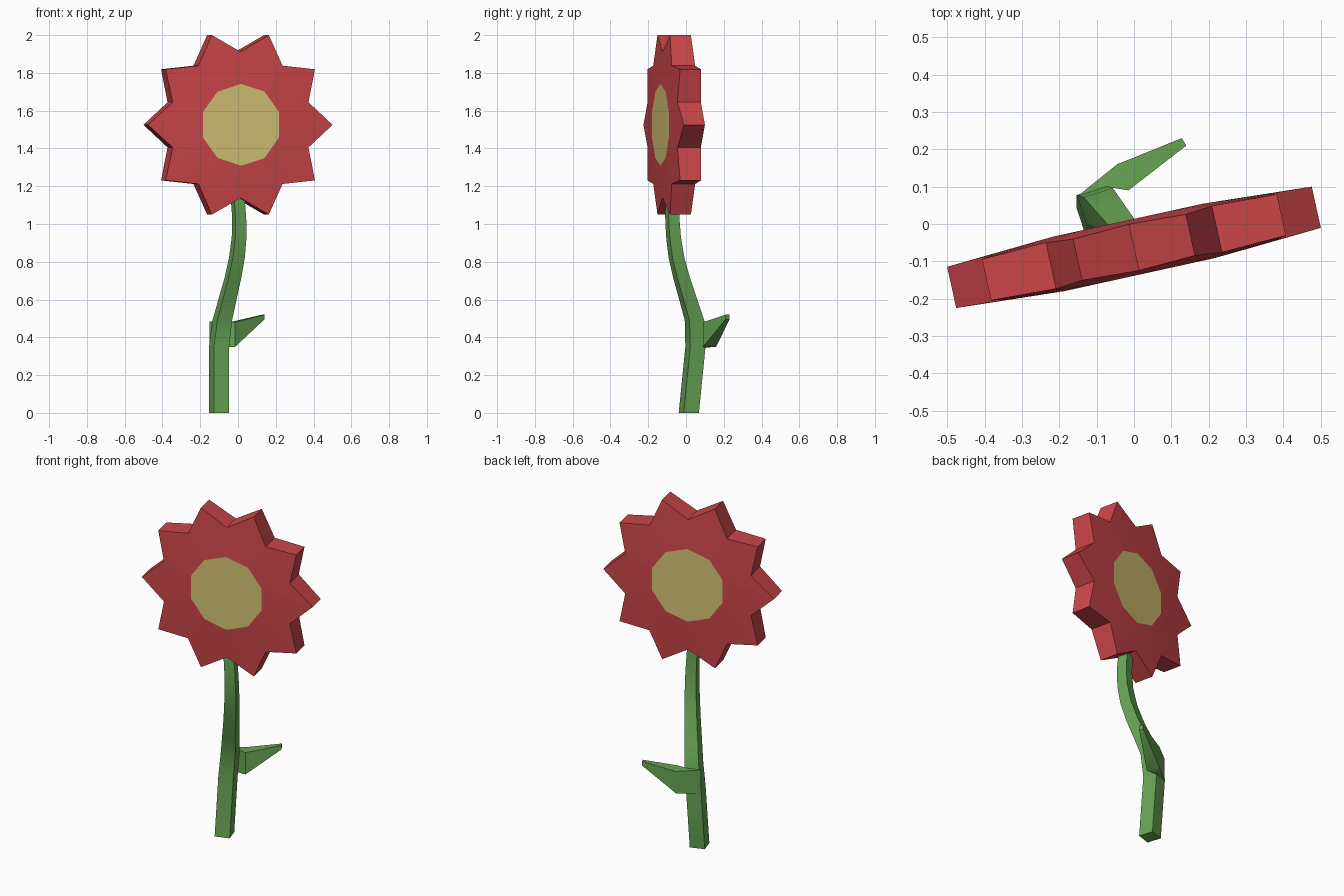
import bpy, bmesh, math
from mathutils import Vector

if "Cube" in bpy.data.objects:
    bpy.data.objects.remove(bpy.data.objects["Cube"])


def material(name, rgb):
    m = bpy.data.materials.new(name)
    m.diffuse_color = (*rgb, 1)
    m.use_nodes = True
    m.node_tree.nodes["Principled BSDF"].inputs["Base Color"].default_value = m.diffuse_color
    return m


RED = material("petal red", (0.60, 0.061, 0.068))
YELLOW = material("centre yellow", (0.665, 0.533, 0.178))
GREEN = material("stem green", (0.138, 0.376, 0.089))


def finish(bm, name, mats, smooth=None):
    bmesh.ops.recalc_face_normals(bm, faces=bm.faces[:])
    me = bpy.data.meshes.new(name)
    bm.to_mesh(me)
    bm.free()
    for m in mats:
        me.materials.append(m)
    ob = bpy.data.objects.new(name, me)
    bpy.context.collection.objects.link(ob)
    if smooth:
        bpy.ops.object.select_all(action='DESELECT')
        ob.select_set(True)
        bpy.context.view_layer.objects.active = ob
        bpy.ops.object.shade_smooth_by_angle(angle=math.radians(smooth))
    return ob


def loft(name, sections, smooth):
    """Skin matching rings of points and cap both ends."""
    bm = bmesh.new()
    rings = [[bm.verts.new(p) for p in s] for s in sections]
    for a, b in zip(rings, rings[1:]):
        for i in range(len(a)):
            j = (i + 1) % len(a)
            bm.faces.new((a[i], a[j], b[j], b[i]))
    bm.faces.new(rings[0])
    bm.faces.new(rings[-1])
    return finish(bm, name, [GREEN], smooth)


# Flower head: ten-pointed star, slightly thicker toward the flat yellow centre
POINTS, HALF, BULGE = 10, 0.0565, 0.018
bm = bmesh.new()
outer, inner = {}, {}
for side in (-1, 1):
    outer[side], inner[side] = [], []
    for i in range(POINTS * 2):
        a = math.pi * i / POINTS
        r, t = (0.5, HALF) if i % 2 == 0 else (0.387, HALF + 0.007)
        outer[side].append(bm.verts.new((r * math.cos(a), side * t, r * math.sin(a))))
        if i % 2:
            inner[side].append(bm.verts.new(
                (0.217 * math.cos(a), side * (HALF + BULGE), 0.217 * math.sin(a))))
    o, n = outer[side], inner[side]
    for k in range(POINTS):
        v0, tip, v1 = o[2 * k - 1], o[2 * k], o[2 * k + 1]
        bm.faces.new((n[k - 1], v0, tip))
        bm.faces.new((n[k - 1], tip, n[k]))
        bm.faces.new((n[k], tip, v1))
    bm.faces.new(n).material_index = 1
for i in range(POINTS * 2):
    j = (i + 1) % (POINTS * 2)
    bm.faces.new((outer[-1][i], outer[-1][j], outer[1][j], outer[1][i]))
head = finish(bm, "flower_head", [RED, YELLOW])
head.location = (0, -0.0625, 1.525)
head.rotation_euler = (0, 0, math.radians(12.4))

# Stem: square section following a gentle S, (x, y, z, corner radius)
path = [(-0.10, 0.015, 0, 0.060), (-0.10, 0.050, 0.35, 0.060),
        (-0.083, 0.045, 0.49, 0.058), (-0.056, 0.012, 0.60, 0.054),
        (-0.028, -0.022, 0.71, 0.050), (-0.006, -0.050, 0.82, 0.047),
        (0.006, -0.066, 0.93, 0.044), (0.006, -0.073, 1.04, 0.042),
        (-0.002, -0.072, 1.14, 0.041), (-0.004, -0.068, 1.20, 0.040)]
TURN = math.radians(-27)
stem_sections = [[Vector((x + r * math.cos(TURN + k * math.pi / 2),
                          y + r * math.sin(TURN + k * math.pi / 2), z))
                  for k in range(4)] for x, y, z, r in path]
loft("stem", stem_sections, 35)


# Leaf: grows from the rear face of the stem and tapers to a small tip
def slab(p, q, low, high):
    return [(*p, low), (*q, low), (*q, high), (*p, high)]


loft("leaf", [slab((-0.152, 0.074), (-0.074, 0.100), 0.345, 0.485),
              slab((-0.045, 0.160), (-0.015, 0.090), 0.350, 0.480),
              slab((0.128, 0.230), (0.140, 0.210), 0.495, 0.520)], 35)
